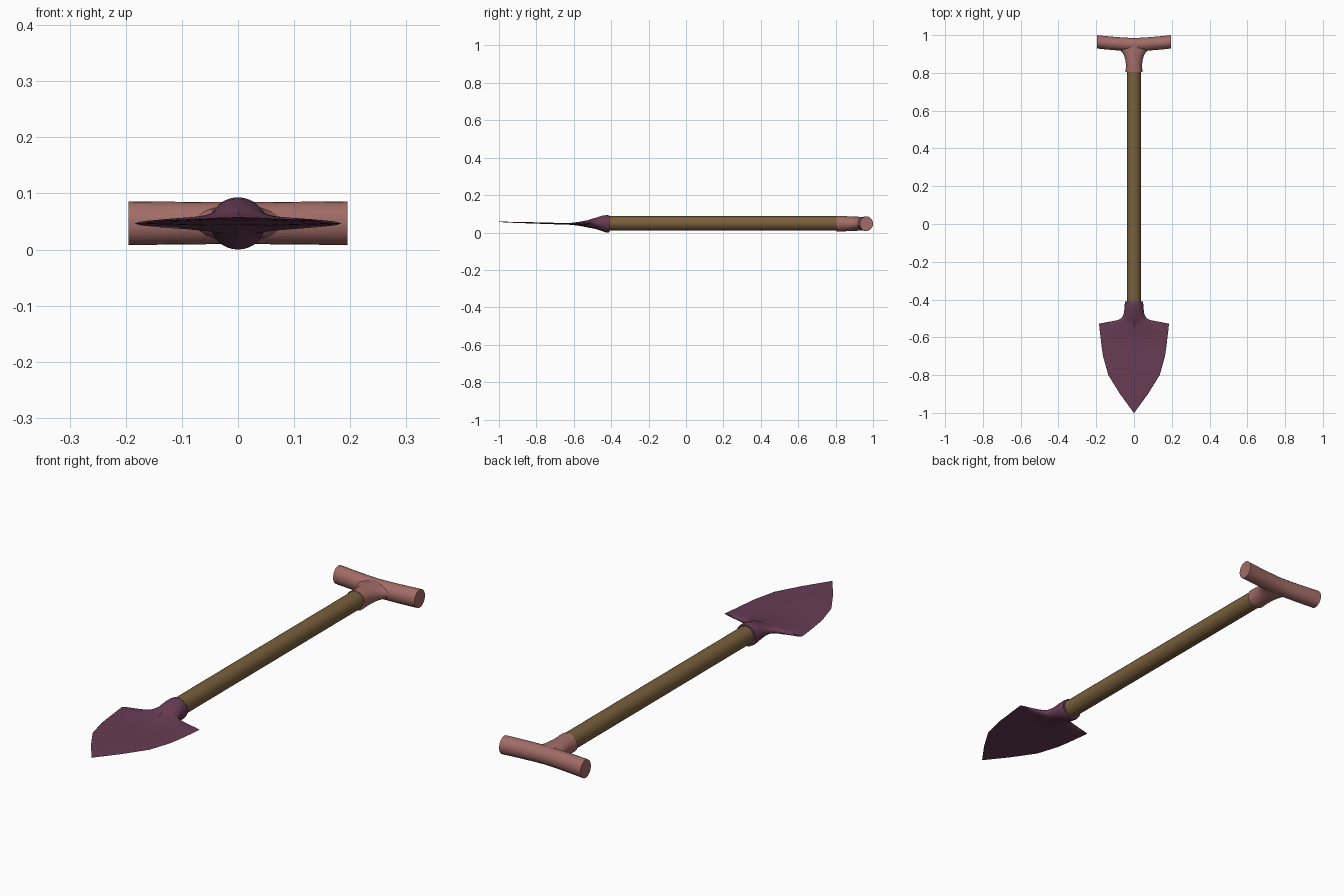
import bpy, bmesh, math

ZC = 0.0465


def ring(n, a, b, e):
    # ellipse, pinched towards thin side wings when e > 1
    pts = []
    for i in range(n):
        t = 2 * math.pi * i / n
        c, s = math.cos(t), math.sin(t)
        pts.append((a * math.copysign(abs(c) ** e, c), b * s))
    return pts


def loft(bm, rings):
    rows = [[bm.verts.new(p) for p in r] for r in rings]
    n = len(rows[0])
    for r0, r1 in zip(rows, rows[1:]):
        for i in range(n):
            j = (i + 1) % n
            bm.faces.new((r0[i], r0[j], r1[j], r1[i]))
    bm.faces.new(rows[0])
    bm.faces.new(rows[-1])


def loft_y(bm, sections, n=32):
    # sections: y, half width, half height, pinch, centre z
    loft(bm, [[(x, y, z + zc) for x, z in ring(n, a, b, e)]
              for y, a, b, e, zc in sections])


def finish(name, bm, color):
    bmesh.ops.recalc_face_normals(bm, faces=bm.faces)
    me = bpy.data.meshes.new(name)
    bm.to_mesh(me)
    bm.free()
    ob = bpy.data.objects.new(name, me)
    bpy.context.collection.objects.link(ob)
    mat = bpy.data.materials.new(name + "_color")
    mat.diffuse_color = (*color, 1)
    me.materials.append(mat)
    bpy.ops.object.select_all(action='DESELECT')
    ob.select_set(True)
    bpy.context.view_layer.objects.active = ob
    bpy.ops.object.shade_smooth_by_angle(angle=math.radians(35))


# Wooden shaft
bm = bmesh.new()
loft_y(bm, [(-0.43, 0.038, 0.038, 1, 0.049), (0.83, 0.038, 0.038, 1, 0.049)], 24)
finish("shaft", bm, (0.19, 0.115, 0.045))

# T grip: slightly bowed cross bar plus a stem that flares into it
bm = bmesh.new()
bar = []
for i in range(-6, 7):
    k = i / 6
    yc = 0.95 + 0.0145 * abs(k) ** 1.5
    ry = 0.035 + 0.0005 * abs(k)
    rz = 0.037 + 0.002 * abs(k)
    bar.append([(0.195 * k, yc + p, 0.047 + q) for p, q in ring(24, ry, rz, 1)])
loft(bm, bar)
loft_y(bm, [(0.805, 0.045, 0.042, 1, 0.047),
            (0.84, 0.042, 0.041, 1, 0.047),
            (0.87, 0.046, 0.0395, 1.05, 0.047),
            (0.89, 0.052, 0.0385, 1.15, 0.047),
            (0.905, 0.060, 0.038, 1.3, 0.047),
            (0.918, 0.072, 0.0375, 1.6, 0.047),
            (0.928, 0.092, 0.037, 2.0, 0.047),
            (0.950, 0.10, 0.0365, 2.2, 0.047)])
finish("t_grip", bm, (0.36, 0.15, 0.135))

# Blade: round socket flattening into a thin pointed plate
bm = bmesh.new()
loft_y(bm, [(-0.41, 0.047, 0.045, 1, ZC),
            (-0.425, 0.049, 0.0465, 1, ZC),
            (-0.45, 0.051, 0.041, 1, ZC + 0.002),
            (-0.48, 0.055, 0.031, 1.1, ZC + 0.002),
            (-0.50, 0.068, 0.026, 1.5, ZC + 0.002),
            (-0.51, 0.09, 0.0235, 2.2, ZC + 0.001),
            (-0.518, 0.135, 0.0215, 3.2, ZC),
            (-0.528, 0.185, 0.019, 4, ZC),
            (-0.57, 0.181, 0.011, 3.5, ZC),
            (-0.61, 0.176, 0.0055, 2.5, ZC),
            (-0.66, 0.170, 0.004, 1.3, 0.047),
            (-0.70, 0.164, 0.004, 1, 0.048),
            (-0.80, 0.136, 0.0035, 1, 0.051),
            (-0.90, 0.074, 0.003, 1, 0.054),
            (-1.0, 0.001, 0.001, 1, 0.057)])
finish("blade", bm, (0.135, 0.045, 0.09))
